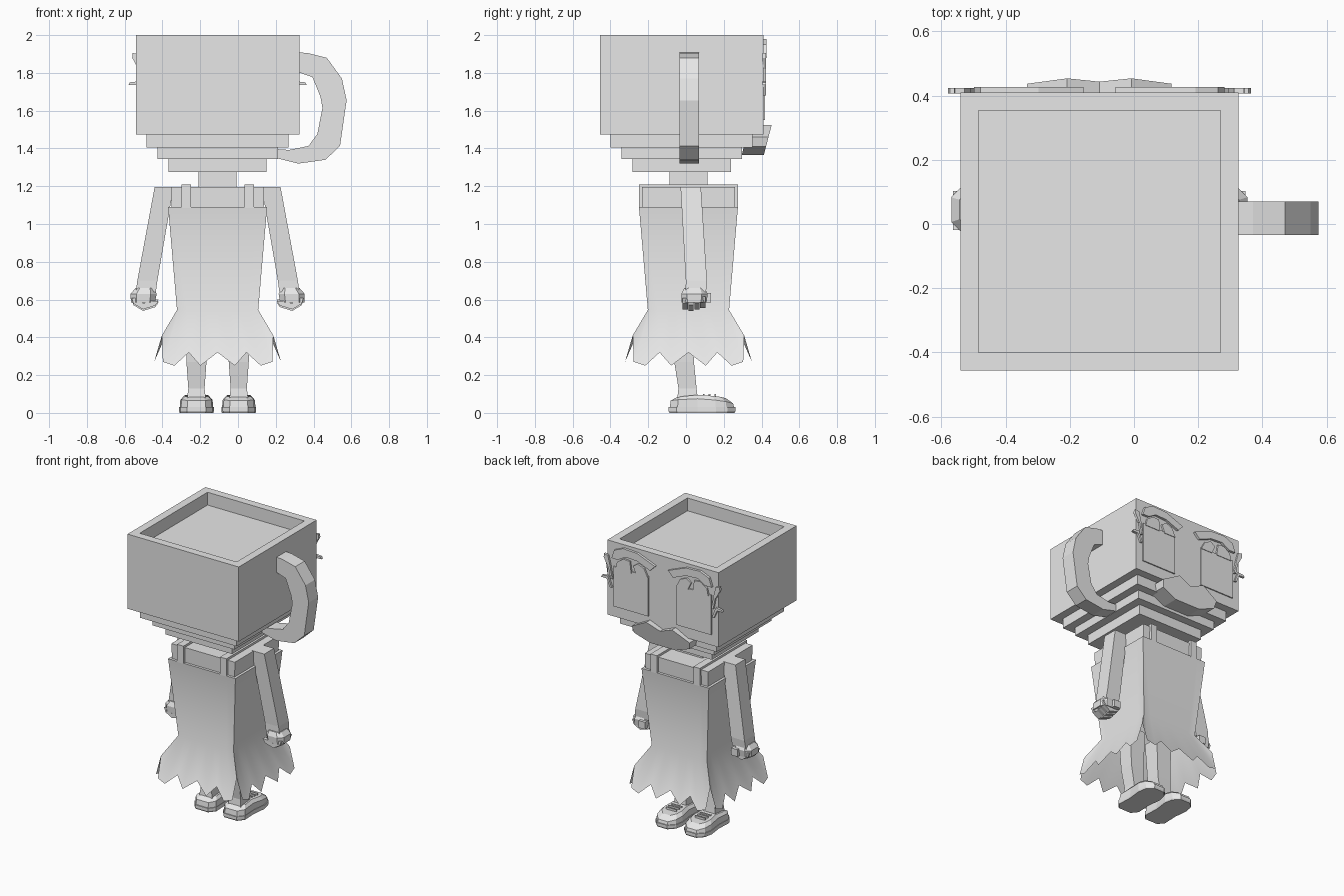
import bpy, bmesh, math

cube = bpy.data.objects.get("Cube")
if cube:
    bpy.data.objects.remove(cube, do_unlink=True)

grey = bpy.data.materials.new("plain grey")
grey.use_nodes = True
grey.diffuse_color = (0.8, 0.8, 0.8, 1)
grey.node_tree.nodes["Principled BSDF"].inputs["Base Color"].default_value = (0.8, 0.8, 0.8, 1)

CX = -0.108    # axis of the figure in x
HY = -0.023    # centre of the head in y
BY = 0.013     # centre of the body in y
FACE = 0.41    # plane carrying the face


def finish(name, bm, smooth=False):
    bmesh.ops.recalc_face_normals(bm, faces=bm.faces[:])
    mesh = bpy.data.meshes.new(name)
    bm.to_mesh(mesh)
    bm.free()
    mesh.materials.append(grey)
    ob = bpy.data.objects.new(name, mesh)
    bpy.context.collection.objects.link(ob)
    if smooth:
        bpy.ops.object.select_all(action='DESELECT')
        ob.select_set(True)
        bpy.context.view_layer.objects.active = ob
        bpy.ops.object.shade_smooth_by_angle(angle=math.radians(35))
    return ob


def loft(name, rings, caps=(True, True), smooth=False):
    """Skin a stack of rings that all have the same point count."""
    bm = bmesh.new()
    rows = [[bm.verts.new(p) for p in r] for r in rings]
    n = len(rows[0])
    for a, b in zip(rows, rows[1:]):
        for i in range(n):
            j = (i + 1) % n
            bm.faces.new((a[i], a[j], b[j], b[i]))
    for row, cap in zip((rows[0], rows[-1]), caps):
        if cap:
            bm.faces.new(row)
    return finish(name, bm, smooth)


def rect(x, y, z, hx, hy):
    return [(x + a * hx, y + b * hy, z) for a, b in ((-1, -1), (1, -1), (1, 1), (-1, 1))]


def octagon(x, y, z, hx, hy):
    k = 0.55
    pts = ((-k, -1), (k, -1), (1, -k), (1, k), (k, 1), (-k, 1), (-1, k), (-1, -k))
    return [(x + a * hx, y + b * hy, z) for a, b in pts]


def box(name, x0, x1, y0, y1, z0, z1):
    return loft(name, [rect((x0 + x1) / 2, (y0 + y1) / 2, z, (x1 - x0) / 2, (y1 - y0) / 2)
                       for z in (z0, z1)])


def plate(name, outline, y0, y1, lean=0.0):
    """Extrude an x-z outline along y; lean pushes higher points outward."""
    low = min(z for _, z in outline)
    return loft(name, [[(x, y + lean * (z - low), z) for x, z in outline] for y in (y0, y1)])


# Cup head: stepped base, walls, rim and sunken top
cup = [(0.26, 1.275), (0.26, 1.345), (0.319, 1.345), (0.319, 1.405), (0.376, 1.405),
       (0.376, 1.475), (0.433, 1.475), (0.433, 2.0), (0.377, 2.0), (0.377, 1.91)]
loft("cup_head", [rect(CX, HY, z, h, h) for h, z in cup])

# Cup handle
outer = [(0.30, 1.91), (0.37, 1.905), (0.47, 1.88), (0.55, 1.77), (0.575, 1.655),
         (0.54, 1.413), (0.463, 1.34), (0.32, 1.32), (0.2, 1.35)]
inner = [(0.2, 1.397), (0.27, 1.392), (0.373, 1.413), (0.42, 1.476), (0.447, 1.614),
         (0.437, 1.672), (0.394, 1.778), (0.30, 1.81)]
plate("cup_handle", outer + inner, -0.035, 0.07)

# Neck, chest and shoulder straps
box("neck", CX - 0.1, CX + 0.1, BY - 0.1, BY + 0.1, 1.15, 1.29)
loft("chest", [rect(CX, BY, z, h, h) for z, h in ((1.05, 0.243), (1.195, 0.247))])
for s, side in ((1, "left"), (-1, "right")):
    x = CX + s * 0.167
    box(side + "_strap_top", x - 0.025, x + 0.025, BY - 0.262, BY + 0.262, 1.185, 1.21)
    for f, end in ((-1, "front"), (1, "back")):
        y = BY + f * 0.252
        box(f"{side}_strap_{end}", x - 0.025, x + 0.025, y - 0.01, y + 0.01, 1.085, 1.2)

# Dress with flared ragged hem
hem = [(-1, 0.41), (-0.95, 0.27), (-0.75, 0.25), (-0.5, 0.32), (-0.3, 0.25),
       (0, 0.32), (0.3, 0.25), (0.5, 0.32), (0.75, 0.25), (0.95, 0.27)]


def dress_ring(half, z, flare=False):
    ring = []
    for k in range(4):
        c, s = ((1, 0), (0, 1), (-1, 0), (0, -1))[k]
        for u, hz in hem:
            a, d, pz = u * half, half, z
            if flare:
                d = 0.215 + (0.545 - hz) * 0.44
                a, pz = u * 0.305, hz
                if u == -1:
                    a, d = -0.295, 0.295
            ring.append((CX + c * a + s * d, BY + s * a - c * d, pz))
    return ring


loft("dress", [dress_ring(0.262, 1.09), dress_ring(0.215, 0.545), dress_ring(0, 0, True)],
     caps=(True, False), smooth=True)

# Arms, hands, legs and shoes, once per side
shoe_half = [(-0.093, 0.05), (-0.05, 0.085), (0.06, 0.08), (0.16, 0.092), (0.22, 0.08), (0.262, 0.04)]


def shoe_ring(x, scale, heights):
    pts = [(x + w * scale, 0.08 + (y - 0.08) * scale, h) for (y, w), h in zip(shoe_half, heights)]
    return pts + [(2 * x - a, y, h) for a, y, h in reversed(pts)]


for s, side in ((1, "left"), (-1, "right")):
    def at(u):
        return CX + s * u

    loft(side + "_arm", [rect(at(0.283), 0.025, 1.197, 0.05, 0.054),
                         rect(at(0.372), 0.055, 0.70, 0.053, 0.056),
                         rect(at(0.38), 0.052, 0.64, 0.053, 0.054)])
    loft(side + "_palm", [octagon(at(0.385), 0.045, 0.66, 0.05, 0.055),
                          octagon(at(0.392), 0.045, 0.63, 0.069, 0.07),
                          octagon(at(0.395), 0.043, 0.585, 0.064, 0.066)], smooth=False)
    # Curled fingers seen as bent blocks
    curl = [(0.455, 0.60), (0.445, 0.57), (0.395, 0.54), (0.33, 0.56),
            (0.312, 0.585), (0.35, 0.585), (0.395, 0.572), (0.41, 0.60)]
    for i in range(4):
        y = -0.018 + i * 0.031
        lift = 0.008 * abs(i - 1)
        plate(f"{side}_finger_{i + 1}", [(at(u), z + lift) for u, z in curl], y, y + 0.028)
    box(side + "_thumb", at(0.36) - 0.025, at(0.36) + 0.025, 0.09, 0.132, 0.585, 0.635)

    x = at(0.112)
    loft(side + "_leg", [rect(x, -0.02, 0.55, 0.06, 0.06), rect(x, -0.01, 0.27, 0.053, 0.052),
                         rect(x, 0.008, 0.13, 0.043, 0.048), rect(x, 0.008, 0.07, 0.05, 0.055)])
    loft(side + "_sole", [shoe_ring(x, 0.97, [0] * 6), shoe_ring(x, 1, [0.01] * 6),
                          shoe_ring(x, 1, [0.03] * 6)])
    loft(side + "_shoe", [shoe_ring(x, 0.96, [0.03] * 6),
                          shoe_ring(x, 0.93, [0.065, 0.07, 0.075, 0.068, 0.06, 0.05]),
                          shoe_ring(x, 0.72, [0.085, 0.088, 0.096, 0.09, 0.085, 0.078])])
    for i in range(3):
        y = 0.09 + i * 0.03
        box(f"{side}_lace_{i + 1}", x - 0.04, x + 0.04, y, y + 0.009, 0.085, 0.1)

    # Eye, lids, brow and lashes as thin plates
    def face_part(name, outline, thick):
        plate(f"{side}_{name}", [(at(u), z) for u, z in outline], FACE - 0.004, FACE + thick)

    face_part("eye", [(0.11, 1.55), (0.38, 1.55), (0.38, 1.83), (0.11, 1.83)], 0.008)
    face_part("brow", [(0.39, 1.89), (0.37, 1.95), (0.3, 1.98), (0.19, 1.975), (0.05, 1.92),
                       (0.09, 1.88), (0.19, 1.92), (0.28, 1.925), (0.34, 1.89)], 0.017)
    face_part("inner_lid", [(0.11, 1.82), (0.2, 1.82), (0.225, 1.875), (0.19, 1.9), (0.14, 1.88)], 0.012)
    face_part("outer_lid", [(0.24, 1.82), (0.36, 1.82), (0.35, 1.87), (0.3, 1.905), (0.25, 1.9)], 0.012)
    face_part("upper_lash", [(0.40, 1.82), (0.42, 1.82), (0.452, 1.88), (0.45, 1.905), (0.42, 1.9)], 0.014)
    face_part("lower_lash", [(0.39, 1.68), (0.405, 1.68), (0.43, 1.735), (0.472, 1.735),
                             (0.465, 1.75), (0.42, 1.755)], 0.014)
    face_part("lash_stem", [(0.385, 1.74), (0.4, 1.74), (0.42, 1.84), (0.405, 1.84)], 0.014)

# Wavy mouth, leaning outward at the top
mouth = [(0.225, 1.46), (0.1, 1.525), (0, 1.485), (-0.1, 1.525), (-0.225, 1.46),
         (-0.215, 1.41), (-0.1, 1.365), (0.1, 1.365), (0.215, 1.41)]
plate("mouth", [(CX + u, z) for u, z in mouth], 0.295, 0.412, lean=0.26)
